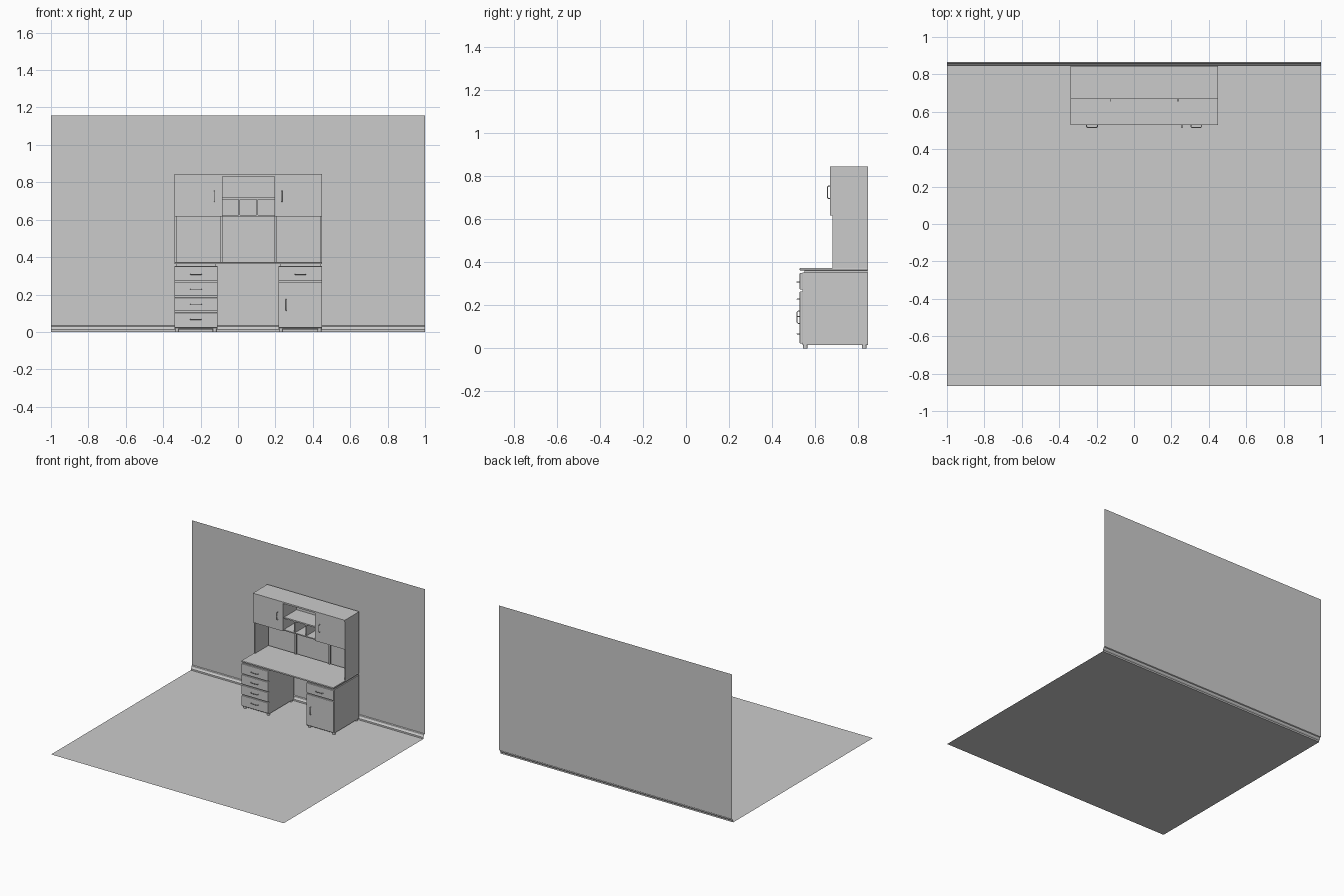
import bpy, bmesh

if "Cube" in bpy.data.objects:
    bpy.data.objects.remove(bpy.data.objects["Cube"])

CX = 0.055            # centre of the desk
X0, X1 = -0.34, 0.45  # desk sides
BACK = 0.846
C0, C1 = -0.083, 0.195  # open centre bay of the hutch


def mesh_object(name, bm):
    me = bpy.data.meshes.new(name)
    bm.to_mesh(me)
    bm.free()
    ob = bpy.data.objects.new(name, me)
    bpy.context.collection.objects.link(ob)
    return ob


def box(name, x0, x1, y0, y1, z0, z1, bevel=0.0):
    bm = bmesh.new()
    bmesh.ops.create_cube(bm, size=1)
    for v in bm.verts:
        v.co.x = x1 if v.co.x > 0 else x0
        v.co.y = y1 if v.co.y > 0 else y0
        v.co.z = z1 if v.co.z > 0 else z0
    ob = mesh_object(name, bm)
    if bevel:
        mod = ob.modifiers.new("soft_edges", 'BEVEL')
        mod.width = bevel
        mod.segments = 2
    return ob


def cylinder(name, x, y, z0, z1, r):
    bpy.ops.mesh.primitive_cylinder_add(vertices=16, radius=r, depth=z1 - z0,
                                        location=(x, y, (z0 + z1) / 2))
    ob = bpy.context.object
    ob.name = name
    bpy.ops.object.shade_smooth_by_angle()


def handle(name, x, y, z, vertical=False):
    # bow handle swept along a short path, standing off a front at depth y
    path = [(-.029, .001), (-.029, -.007), (-.024, -.012),
            (.024, -.012), (.029, -.007), (.029, .001)]
    cu = bpy.data.curves.new(name, 'CURVE')
    cu.dimensions = '3D'
    cu.bevel_depth = 0.0025
    cu.bevel_resolution = 2
    cu.use_fill_caps = True
    sp = cu.splines.new('POLY')
    sp.points.add(len(path) - 1)
    for p, (a, d) in zip(sp.points, path):
        p.co = (x, y + d, z + a, 1) if vertical else (x + a, y + d, z, 1)
    ob = bpy.data.objects.new(name, cu)
    bpy.context.collection.objects.link(ob)


# Room: floor, skirting and wall as one open swept profile
profile = [(-.866, 0), (.848, 0), (.848, .012), (.856, .02),
           (.859, .03), (.866, .034), (.866, 1.157)]
bm = bmesh.new()
rows = [[bm.verts.new((x, y, z)) for y, z in profile] for x in (-1, 1)]
for i in range(len(profile) - 1):
    bm.faces.new((rows[0][i], rows[1][i], rows[1][i + 1], rows[0][i + 1]))
mesh_object("floor_and_wall", bm)

# Desk top
box("desk_top", X0, X1, .528, BACK, .362, .373, .002)

# Pedestals: carcass, recessed spacer and feet
for side, x0, x1 in (("left", X0, -.11), ("right", .216, X1)):
    box(side + "_pedestal", x0, x1, .540, BACK, .015, .352)
    box(side + "_pedestal_spacer", x0 + .008, x1 - .008, .55, BACK - .004, .352, .362)
    for fx in (x0 + .014, x1 - .014):
        for fy in (.554, .828):
            cylinder(side + "_foot", fx, fy, 0, .016, .011)

# Left drawers
for i, (z0, z1, hz) in enumerate(((.272, .350, .308), (.191, .264, .228),
                                  (.111, .183, .148), (.022, .103, .067))):
    box(f"left_drawer_front_{i}", X0, -.11, .528, .541, z0, z1, .003)
    handle(f"left_drawer_handle_{i}", -.225, .528, hz)

# Right drawer and door
box("right_drawer_front", .216, X1, .528, .541, .272, .350, .003)
handle("right_drawer_handle", .333, .528, .308)
box("right_door", .216, X1, .528, .541, .022, .264, .003)
handle("right_door_handle", .257, .528, .144, True)

# Hutch frame: side panels, rear posts, top and bottom boards
for side, a, b in (("left", X0, X0 + .011), ("right", X1 - .011, X1)):
    box(side + "_hutch_side", a, b, .680, BACK, .373, .832)
for side, a, b in (("left", C0 - .012, C0), ("right", C1, C1 + .012)):
    box(side + "_hutch_post", a, b, .832, BACK, .373, .616)
    box(side + "_hutch_divider", a, b, .680, BACK, .616, .832)
box("hutch_top", X0, X1, .668, BACK, .832, .844)
box("hutch_bottom", X0 + .011, X1 - .011, .681, BACK, .616, .624)
box("hutch_back", X0 + .011, X1 - .011, .838, BACK - .001, .624, .832)

# Hutch doors with handles near the centre bay
for side, a, b, hx in (("left", X0, C0, -.127), ("right", C1, X1, .235)):
    box(side + "_hutch_door", a, b, .669, .680, .616, .832)
    handle(side + "_hutch_handle", hx, .669, .725, True)

# Centre shelf and pigeonhole dividers
box("centre_shelf", C0, C1, .684, .838, .709, .719)
for x in (.008, .104):
    box("pigeonhole_divider", x - .004, x + .004, .684, .838, .624, .709)
